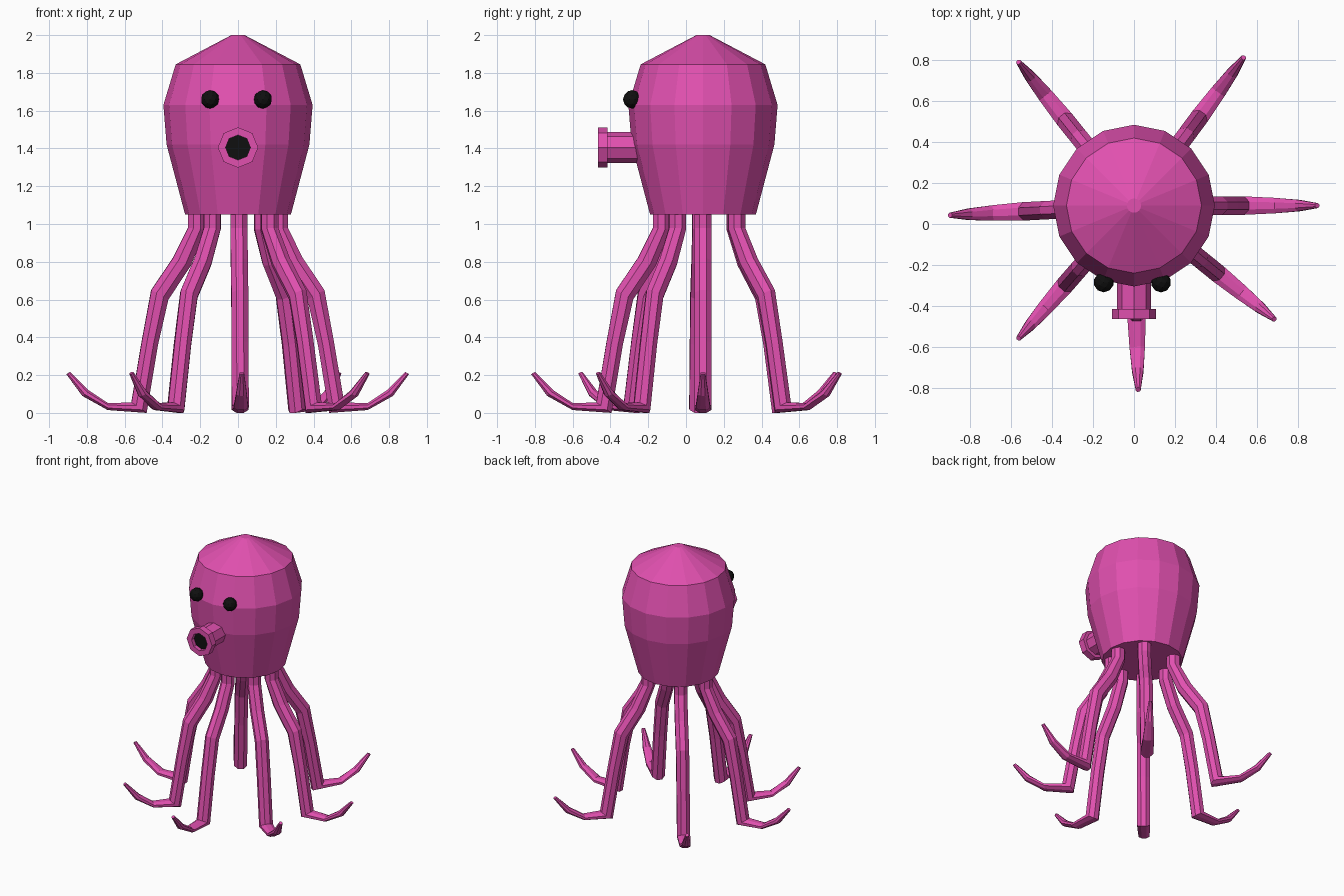
import bpy, bmesh
from math import sin, cos, pi, radians
from mathutils import Vector, Matrix

if "Cube" in bpy.data.objects:
    bpy.data.objects.remove(bpy.data.objects["Cube"])

def material(name, colour):
    m = bpy.data.materials.new(name)
    m.diffuse_color = colour
    m.use_nodes = True
    m.node_tree.nodes["Principled BSDF"].inputs["Base Color"].default_value = m.diffuse_color
    return m

PINK = material("pink", (0.75, 0.08, 0.43, 1))
BLACK = material("black", (0.005, 0.005, 0.005, 1))
CENTRE = Vector((0, 0.09, 0))

def loft(name, rings, mat, cap_start=True, cap_end=True):
    """Skin a list of equal-length point rings with flat quads."""
    bm = bmesh.new()
    loops = [[bm.verts.new(p) for p in ring] for ring in rings]
    n = len(loops[0])
    for a, b in zip(loops, loops[1:]):
        for i in range(n):
            j = (i + 1) % n
            bm.faces.new((a[i], a[j], b[j], b[i]))
    if cap_start:
        bm.faces.new(loops[0][::-1])
    if cap_end:
        bm.faces.new(loops[-1])
    bmesh.ops.recalc_face_normals(bm, faces=bm.faces[:])
    return finish(name, bm, mat)

def finish(name, bm, mat):
    me = bpy.data.meshes.new(name)
    bm.to_mesh(me)
    bm.free()
    me.materials.append(mat)
    ob = bpy.data.objects.new(name, me)
    bpy.context.collection.objects.link(ob)
    return ob

# Head: 16-sided turned profile (radius, height)
HEAD = [(0.28, 1.05), (0.378, 1.42), (0.395, 1.63), (0.33, 1.845), (0.035, 2.0)]
loft("head", [[CENTRE + Vector((r * cos(i * pi / 8), r * sin(i * pi / 8), z))
               for i in range(16)] for r, z in HEAD], PINK)

# Snout: octagonal tube with a flange and a recessed mouth (radius, y)
def octagon(r, y):
    return [Vector((r * cos(i * pi / 4), y, 1.405 + r * sin(i * pi / 4))) for i in range(8)]

SNOUT = [(0.082, -0.2), (0.082, -0.415), (0.107, -0.415), (0.107, -0.465),
         (0.066, -0.465), (0.066, -0.435)]
loft("snout", [octagon(r, y) for r, y in SNOUT], PINK, cap_end=False)
loft("mouth", [octagon(0.066, -0.435), octagon(0.066, -0.425)], BLACK)

# Eyes
for side, x in (("left", -0.148), ("right", 0.132)):
    bm = bmesh.new()
    bmesh.ops.create_icosphere(bm, subdivisions=2, radius=0.049,
                               matrix=Matrix.Translation((x, -0.285, 1.66)))
    finish(side + "_eye", bm, BLACK)

# Tentacles: each section is inner (r, z), outer (r, z), half width
SECTIONS = [
    (0.175, 1.06, 0.265, 1.06, 0.045),
    (0.175, 0.97, 0.265, 0.98, 0.045),
    (0.250, 0.78, 0.345, 0.82, 0.045),
    (0.370, 0.60, 0.460, 0.65, 0.045),
    (0.425, 0.36, 0.510, 0.38, 0.045),
    (0.485, 0.00, 0.565, 0.055, 0.045),
    (0.690, 0.015, 0.690, 0.052, 0.038),
    (0.825, 0.09, 0.790, 0.118, 0.028),
    (0.910, 0.205, 0.890, 0.217, 0.012),
]

def tentacle(name, angle, scale):
    out = Vector((cos(angle), sin(angle), 0))
    side = Vector((-sin(angle), cos(angle), 0))
    k = 1 / cos(pi / 8)
    rings = []
    for r0, z0, r1, z1, w in SECTIONS:
        inner = out * r0 * scale + Vector((0, 0, z0))
        outer = out * r1 * scale + Vector((0, 0, z1))
        mid, half = (inner + outer) / 2, (outer - inner) / 2
        rings.append([CENTRE + mid + half * k * cos(a) + side * w * k * sin(a)
                      for a in (pi / 8 + i * pi / 4 for i in range(8))])
    ob = loft(name, rings, PINK)
    for v in ob.data.vertices:
        v.co.z = max(v.co.z, 0)

ANGLES = [(0, 0.995), (53.5, 1), (128.8, 1), (183, 1), (229, 0.955), (271.3, 1), (321, 0.98)]
for i, (deg, s) in enumerate(ANGLES):
    tentacle(f"tentacle_{i + 1}", radians(deg), s)
